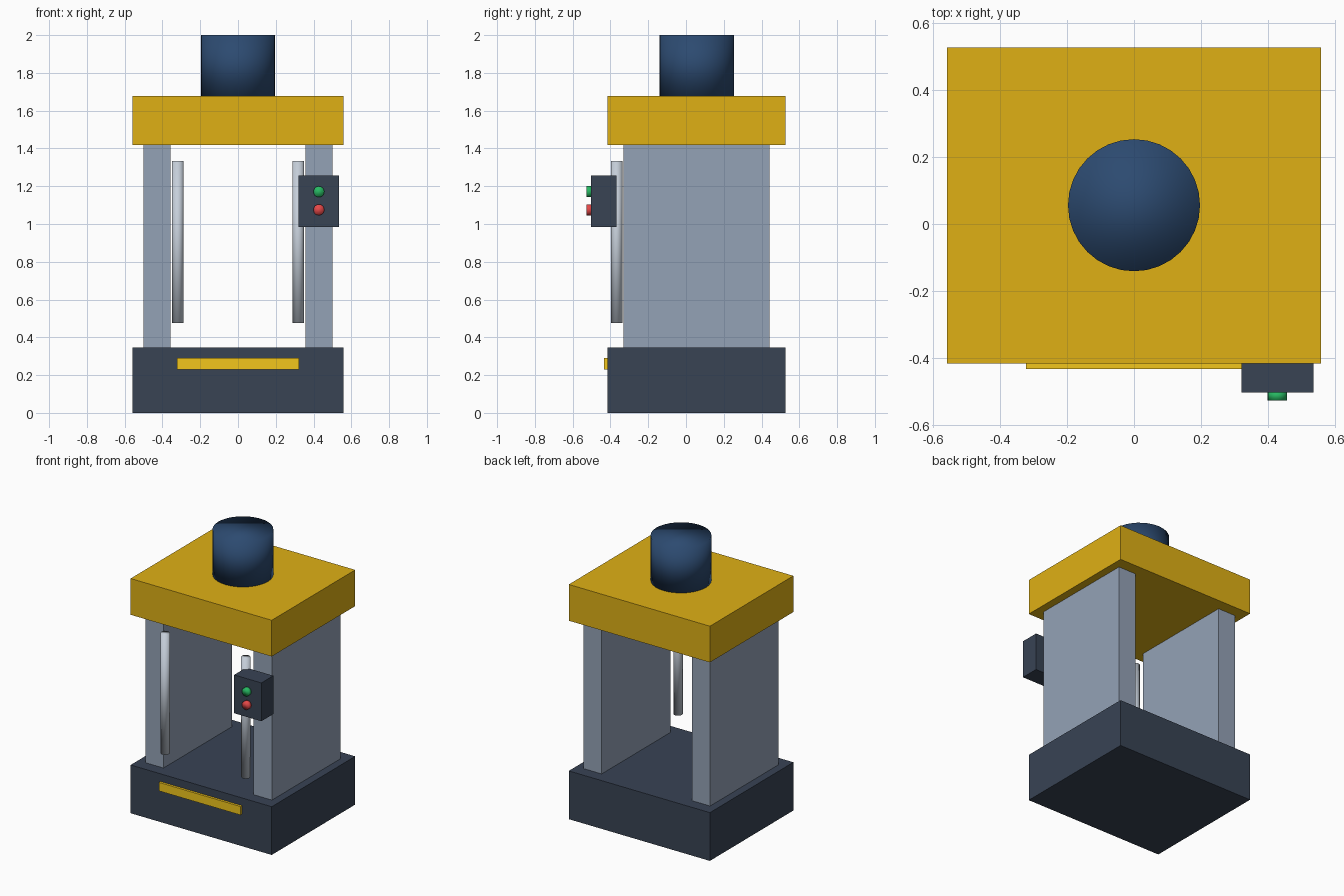
import bpy
import math

if "Cube" in bpy.data.objects:
    bpy.data.objects.remove(bpy.data.objects["Cube"])


def material(name, hex_code):
    """Flat colour from an sRGB hex code."""
    def linear(c):
        return c / 12.92 if c <= 0.04045 else ((c + 0.055) / 1.055) ** 2.4
    rgb = [linear(int(hex_code[i:i + 2], 16) / 255) for i in (0, 2, 4)]
    mat = bpy.data.materials.new(name)
    mat.diffuse_color = (*rgb, 1)
    mat.use_nodes = True
    mat.node_tree.nodes["Principled BSDF"].inputs["Base Color"].default_value = mat.diffuse_color
    return mat


def box(name, x, y, z, mat):
    """Box from (min, max) ranges on each axis."""
    bpy.ops.mesh.primitive_cube_add(size=1, location=[sum(r) / 2 for r in (x, y, z)])
    ob = bpy.context.object
    ob.name = name
    ob.scale = [r[1] - r[0] for r in (x, y, z)]
    bpy.ops.object.transform_apply(location=False, rotation=False, scale=True)
    ob.data.materials.append(mat)
    return ob


def cylinder(name, centre, radius, depth, mat, sides=32, rotation=(0, 0, 0)):
    bpy.ops.mesh.primitive_cylinder_add(vertices=sides, radius=radius, depth=depth,
                                        location=centre, rotation=rotation)
    ob = bpy.context.object
    ob.name = name
    ob.data.materials.append(mat)
    bpy.ops.object.shade_smooth()
    return ob


dark = material("dark_slate", "384354")
yellow = material("machine_yellow", "DFB015")
bright = material("bright_yellow", "F2C61C")
steel = material("column_steel", "94A2B6")
chrome = material("rod_chrome", "C6CFDA")
navy = material("navy", "2C4A70")
green = material("button_green", "27B862")
red = material("button_red", "E54848")

FOOT_X, FOOT_Y = (-0.558, 0.558), (-0.416, 0.527)

# Base, crown and hydraulic cylinder
box("base", FOOT_X, FOOT_Y, (0, 0.345), dark)
box("crown", FOOT_X, FOOT_Y, (1.419, 1.678), yellow)
cylinder("hydraulic_cylinder", (0, 0.056, 1.839), 0.197, 0.322, navy)

# Side columns and guide rods, one pair per side
for side, sign in (("left", -1), ("right", 1)):
    box(f"{side}_column", sorted((sign * 0.357, sign * 0.501)), (-0.332, 0.443),
        (0.345, 1.419), steel)
    cylinder(f"{side}_guide_rod", (sign * 0.319, -0.367, 0.905), 0.03, 0.858,
             chrome, sides=24)

# Warning strip on the front of the base
box("warning_strip", (-0.322, 0.322), (-0.433, -0.405), (0.229, 0.29), bright)

# Control box with start and stop buttons
box("control_box", (0.321, 0.536), (-0.502, -0.367), (0.983, 1.257), dark)
for name, z, mat in (("start_button", 1.171, green), ("stop_button", 1.075, red)):
    cylinder(name, (0.428, -0.512, z), 0.029, 0.03, mat, sides=24,
             rotation=(math.pi / 2, 0, 0))
